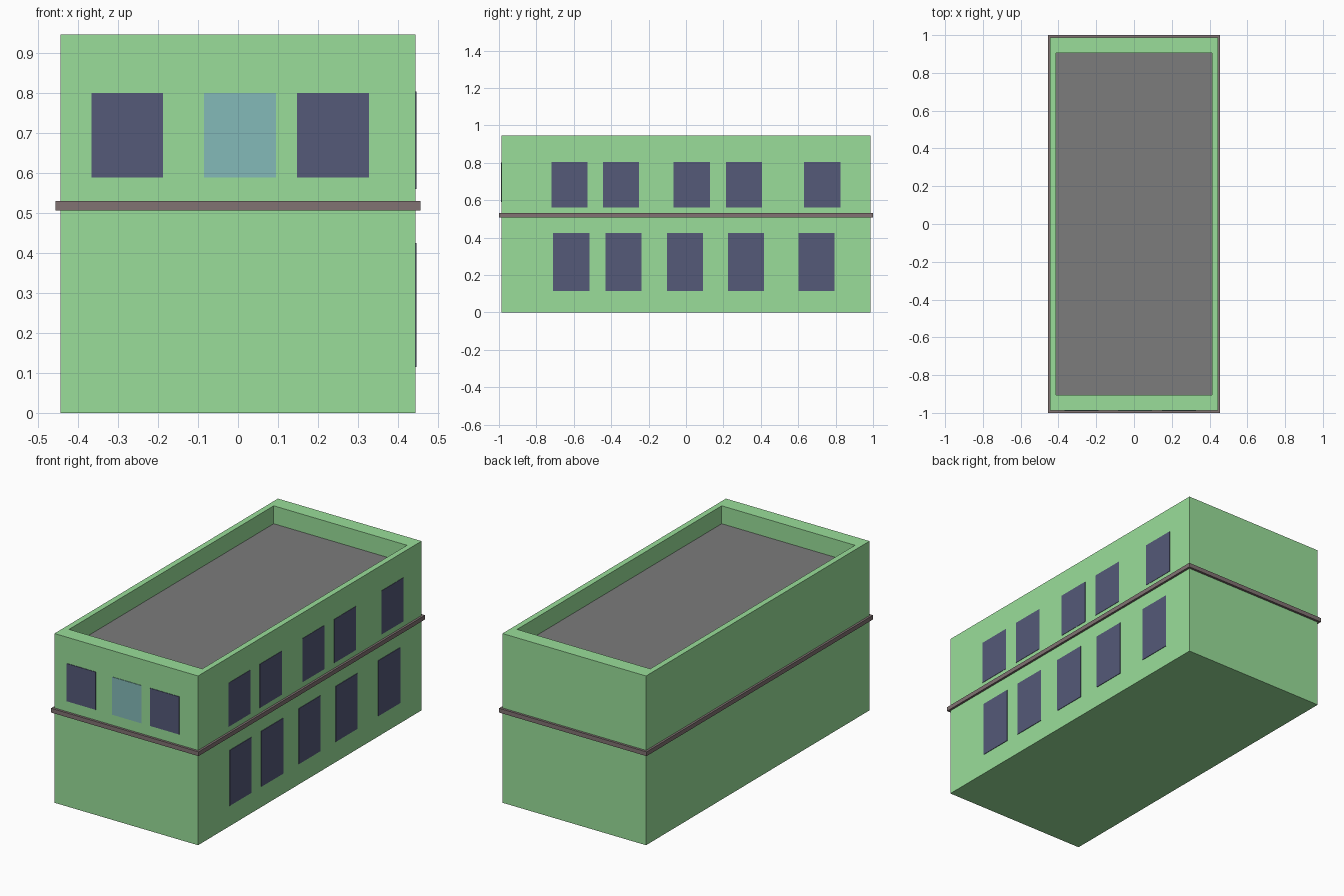
import bpy, bmesh

if "Cube" in bpy.data.objects:
    bpy.data.objects.remove(bpy.data.objects["Cube"])

def material(name, rgb):
    m = bpy.data.materials.new(name)
    m.diffuse_color = (*rgb, 1)
    m.use_nodes = True
    m.node_tree.nodes["Principled BSDF"].inputs["Base Color"].default_value = m.diffuse_color
    return m

GREEN = material("green_wall", (0.32, 0.73, 0.32))
ROOF = material("roof_grey", (0.2, 0.2, 0.2))
TRIM = material("trim_brown", (0.22, 0.17, 0.17))
GLASS = material("dark_glass", (0.09, 0.1, 0.19))
LIGHT = material("light_glass", (0.23, 0.49, 0.48))

def finish(name, bm, *mats):
    me = bpy.data.meshes.new(name)
    bm.to_mesh(me)
    bm.free()
    for m in mats:
        me.materials.append(m)
    ob = bpy.data.objects.new(name, me)
    bpy.context.collection.objects.link(ob)
    return ob

def box_mesh(x0, x1, y0, y1, z0, z1):
    bm = bmesh.new()
    bmesh.ops.create_cube(bm, size=1)
    for v in bm.verts:
        v.co = (x1 if v.co.x > 0 else x0,
                y1 if v.co.y > 0 else y0,
                z1 if v.co.z > 0 else z0)
    return bm

W, D, H = 0.444, 0.987, 0.946   # half width, half depth, height

# Walls with parapet: inset the top face and sink it to form the roof
bm = box_mesh(-W, W, -D, D, 0, H)
bm.normal_update()
top = max(bm.faces, key=lambda f: f.calc_center_median().z)
inner = bmesh.ops.extrude_face_region(bm, geom=[top])["geom"]
bmesh.ops.delete(bm, geom=[top], context='FACES_ONLY')
rim = [v for v in inner if isinstance(v, bmesh.types.BMVert)]
roof = next(f for f in inner if isinstance(f, bmesh.types.BMFace))
for v in rim:
    v.co.x *= 0.412 / W
    v.co.y *= 0.904 / D
floor = bmesh.ops.extrude_face_region(bm, geom=[roof])["geom"]
bmesh.ops.delete(bm, geom=[roof], context='FACES_ONLY')
for g in floor:
    if isinstance(g, bmesh.types.BMVert):
        g.co.z -= 0.10
    elif isinstance(g, bmesh.types.BMFace):
        g.material_index = 1
bmesh.ops.recalc_face_normals(bm, faces=bm.faces)
finish("building_shell", bm, GREEN, ROOF)

# Trim band between the storeys
finish("storey_band", box_mesh(-0.456, 0.456, -1, 1, 0.506, 0.53), TRIM)

# Side windows: start positions per storey
def side_row(name, starts, z0, z1, out):
    for i, y in enumerate(starts):
        finish(f"{name}_{i + 1}", box_mesh(W - 0.01, W + out, y, y + 0.193, z0, z1), GLASS)

side_row("upper_side_window", (-0.72, -0.443, -0.066, 0.214, 0.632), 0.56, 0.804, 0.002)
side_row("lower_side_window", (-0.71, -0.43, -0.101, 0.225, 0.602), 0.115, 0.425, 0.003)

# Front windows, the middle one lighter
for i, (x, mat) in enumerate(((-0.367, GLASS), (-0.085, LIGHT), (0.148, GLASS))):
    finish(f"front_window_{i + 1}",
           box_mesh(x, x + 0.18, -D - 0.003, -D + 0.01, 0.589, 0.80), mat)
